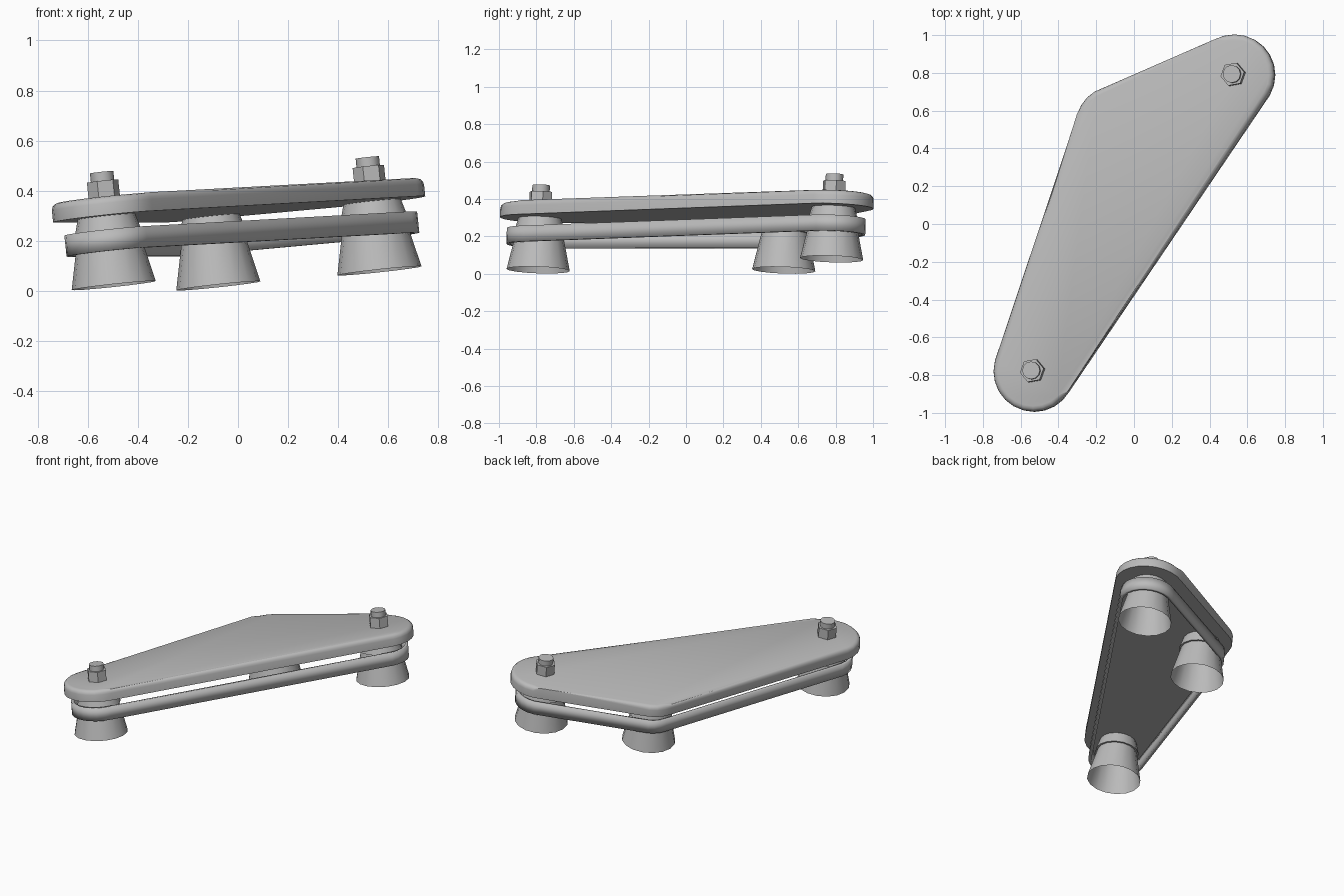
import bpy, bmesh, math
from mathutils import Vector, Matrix
from mathutils.geometry import convex_hull_2d

if "Cube" in bpy.data.objects:
    bpy.data.objects.remove(bpy.data.objects["Cube"])

grey = bpy.data.materials.new("plain_grey")
grey.use_nodes = True
GREY = (0.5, 0.5, 0.5, 1)
grey.diffuse_color = GREY
grey.node_tree.nodes["Principled BSDF"].inputs["Base Color"].default_value = GREY

# The whole assembly leans on a slightly tilted plane
normal = Vector((-0.107, 0.035, 1)).normalized()
tilt = Matrix.Translation((0, 0, 0.046)) @ Vector((0, 0, 1)).rotation_difference(normal).to_matrix().to_4x4()

# Pulley centres in the tilted plane
FRONT, CORNER, BACK = (-0.498, -0.79), (-0.08, 0.523), (0.567, 0.778)


def finish(name, bm, angle=35):
    bmesh.ops.recalc_face_normals(bm, faces=bm.faces)
    mesh = bpy.data.meshes.new(name)
    bm.to_mesh(mesh)
    bm.free()
    mesh.materials.append(grey)
    ob = bpy.data.objects.new(name, mesh)
    bpy.context.collection.objects.link(ob)
    ob.matrix_world = tilt
    bpy.ops.object.select_all(action='DESELECT')
    ob.select_set(True)
    bpy.context.view_layer.objects.active = ob
    bpy.ops.object.shade_smooth_by_angle(angle=math.radians(angle))
    return ob


def lathe(name, centre, profile, sides, turn=0, cap_bottom=False):
    """Rings of (radius, height) joined into a capped turned part."""
    bm = bmesh.new()
    rings = []
    for r, h in profile:
        angles = [turn + 2 * math.pi * i / sides for i in range(sides)]
        rings.append([bm.verts.new((centre[0] + r * math.cos(a), centre[1] + r * math.sin(a), h)) for a in angles])
    for low, high in zip(rings, rings[1:]):
        for i in range(sides):
            j = (i + 1) % sides
            bm.faces.new((low[i], low[j], high[j], high[i]))
    bm.faces.new(rings[-1])
    if cap_bottom:
        bm.faces.new(rings[0])
    return finish(name, bm)


def outline(radius, corner_radius, sides=24):
    """Taut loop around the three pulley centres."""
    pts = []
    for c, r in ((FRONT, radius), (CORNER, corner_radius), (BACK, radius)):
        for i in range(sides):
            a = 2 * math.pi * i / sides
            pts.append(Vector((c[0] + r * math.cos(a), c[1] + r * math.sin(a))))
    return [pts[i] for i in convex_hull_2d(pts)]


def wall(loop, low, high, capped):
    bm = bmesh.new()
    bottom = [bm.verts.new((p.x, p.y, low)) for p in loop]
    top = [bm.verts.new((p.x, p.y, high)) for p in loop]
    for i in range(len(loop)):
        j = (i + 1) % len(loop)
        bm.faces.new((bottom[i], bottom[j], top[j], top[i]))
    if capped:
        bm.faces.new(bottom)
        bm.faces.new(top)
    return bm, top


# Cover plate with a rounded upper rim
bm, top = wall(outline(0.214, 0.193), 0.277, 0.352, True)
rim = [e for e in bm.edges if all(v in top for v in e.verts)]
bmesh.ops.bevel(bm, geom=rim, offset=0.028, segments=3, profile=0.5, affect='EDGES')
finish("cover_plate", bm)

# Thin belt looped around the pulleys
bm, top = wall(outline(0.175, 0.155), 0.135, 0.22, False)
belt = finish("belt", bm)
thick = belt.modifiers.new("thickness", 'SOLIDIFY')
thick.thickness = 0.02
thick.offset = -1

# Flared pulleys, open underneath
for name, centre in (("front", FRONT), ("corner", CORNER), ("back", BACK)):
    lathe(name + "_pulley_skirt", centre, [(0.169, 0), (0.125, 0.2)], 16)
    lathe(name + "_pulley_hub", centre, [(0.137, 0.2), (0.115, 0.279)], 16, cap_bottom=True)

# Nut and stud on each end of the plate
for name, centre in (("front", FRONT), ("back", BACK)):
    lathe(name + "_nut", centre, [(0.064, 0.345), (0.064, 0.42)], 6, math.radians(10), True)
    lathe(name + "_stud", centre, [(0.047, 0.41), (0.047, 0.456)], 12, 0, True)
